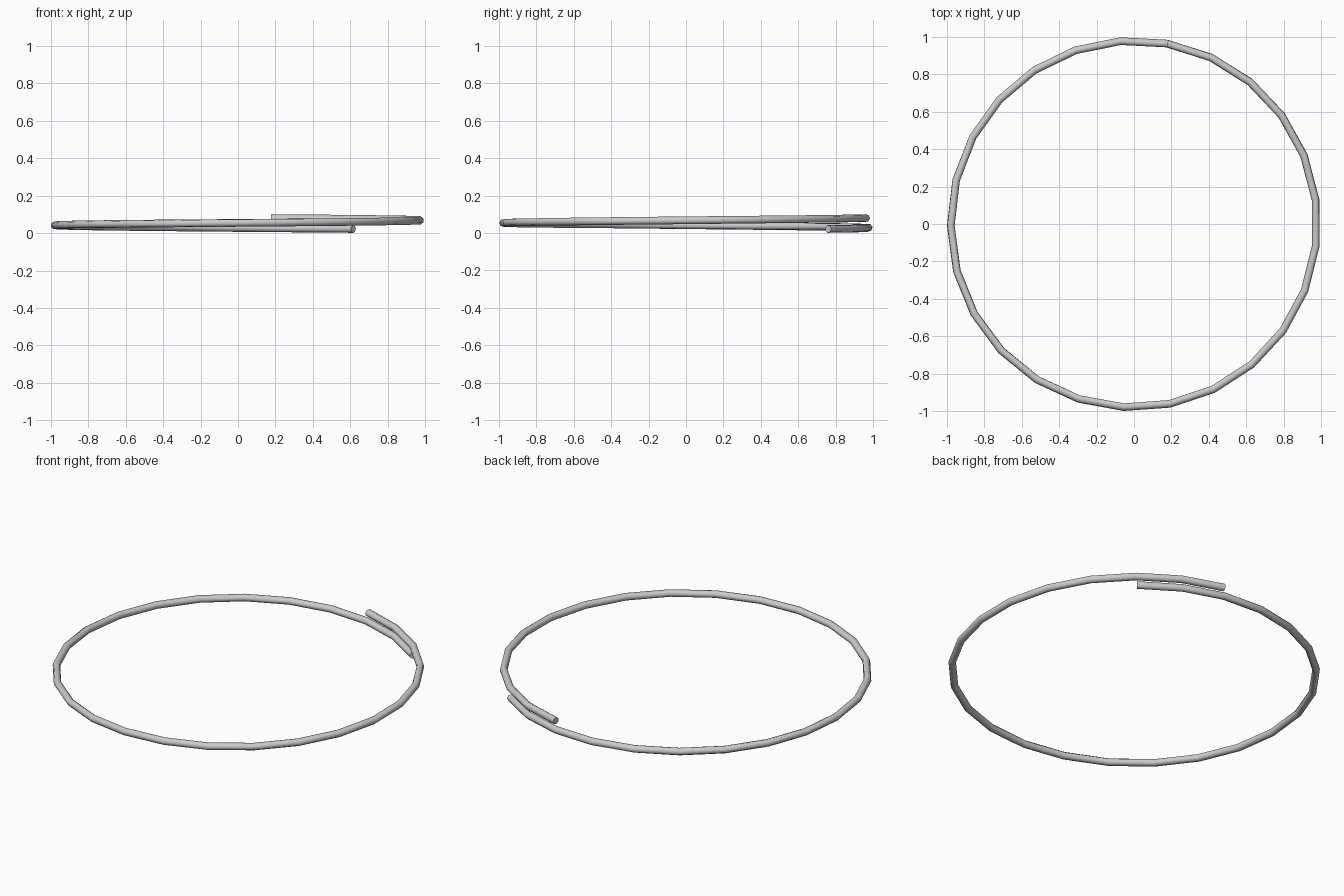
import bpy, bmesh, math
from mathutils import Vector

if "Cube" in bpy.data.objects:
    bpy.data.objects.remove(bpy.data.objects["Cube"])

# Split ring: one rising coil of round wire with overlapping ends
START, END = math.radians(51), math.radians(439.5)
SEGS, SIDES = 27, 7
R, TUBE = 0.979, 0.021
Z0, Z1 = 0.022, 0.080
TWIST = math.radians(100)

bm = bmesh.new()
rings = []
for i in range(SEGS + 1):
    t = i / SEGS
    a = START + (END - START) * t
    out = Vector((math.cos(a), math.sin(a), 0))
    centre = out * R + Vector((0, 0, Z0 + (Z1 - Z0) * t))
    ring = []
    for k in range(SIDES):
        b = 2 * math.pi * k / SIDES + TWIST * t
        ring.append(bm.verts.new(centre + out * TUBE * math.cos(b)
                                 + Vector((0, 0, TUBE * math.sin(b)))))
    rings.append(ring)

# Wire surface
for r0, r1 in zip(rings, rings[1:]):
    for k in range(SIDES):
        n = (k + 1) % SIDES
        bm.faces.new((r0[k], r0[n], r1[n], r1[k]))

# Cut ends
bm.faces.new(rings[0])
bm.faces.new(rings[-1])
bmesh.ops.recalc_face_normals(bm, faces=bm.faces[:])

mesh = bpy.data.meshes.new("split_ring")
bm.to_mesh(mesh)
bm.free()
ring_obj = bpy.data.objects.new("split_ring", mesh)
bpy.context.collection.objects.link(ring_obj)
bpy.context.view_layer.objects.active = ring_obj
ring_obj.select_set(True)
bpy.ops.object.shade_smooth_by_angle(angle=math.radians(65))
